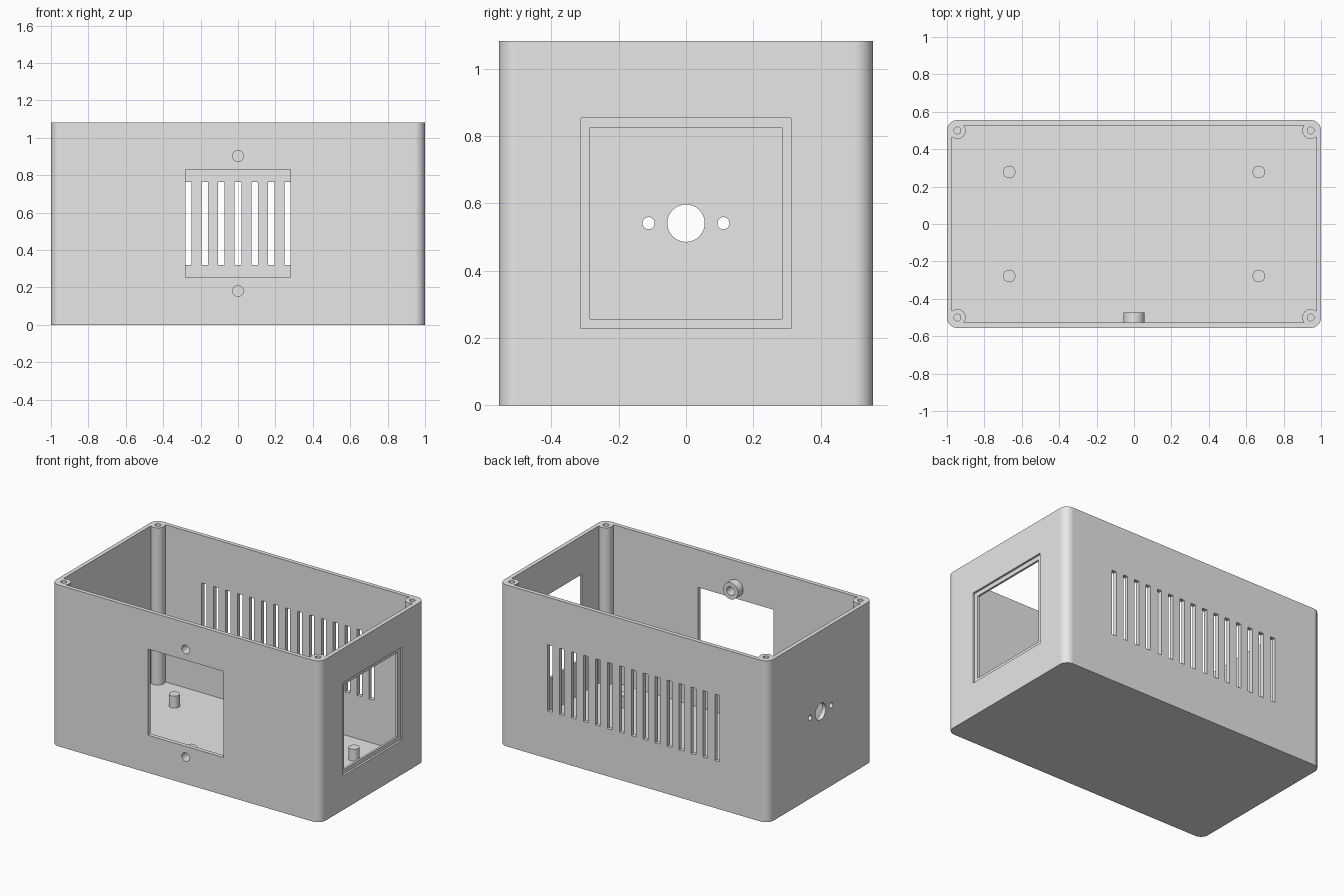
import bpy, bmesh, math
from mathutils import Matrix, Vector

if "Cube" in bpy.data.objects:
    bpy.data.objects.remove(bpy.data.objects["Cube"], do_unlink=True)

# Main sizes
HX, HY, H = 1.0, 0.5556, 1.083
WALL, RADIUS, POST_R = 0.0278, 0.0556, 0.0445
MID = H / 2

grey = bpy.data.materials.new("light_grey")
grey.use_nodes = True
grey.diffuse_color = (0.8, 0.8, 0.8, 1)
grey.node_tree.nodes["Principled BSDF"].inputs["Base Color"].default_value = (0.8, 0.8, 0.8, 1)


def to_object(name, bm):
    bmesh.ops.recalc_face_normals(bm, faces=bm.faces)
    mesh = bpy.data.meshes.new(name)
    bm.to_mesh(mesh)
    bm.free()
    mesh.materials.append(grey)
    obj = bpy.data.objects.new(name, mesh)
    bpy.context.collection.objects.link(obj)
    return obj


def prism(name, outline, z0, z1):
    bm = bmesh.new()
    face = bm.faces.new([bm.verts.new((x, y, z0)) for x, y in outline])
    top = bmesh.ops.extrude_face_region(bm, geom=[face])["geom"]
    verts = [g for g in top if isinstance(g, bmesh.types.BMVert)]
    bmesh.ops.translate(bm, verts=verts, vec=(0, 0, z1 - z0))
    return to_object(name, bm)


def add_box(bm, centre, size):
    bmesh.ops.create_cube(bm, size=1, matrix=Matrix.Translation(centre) @ Matrix.Diagonal((*size, 1)))


def add_cylinder(bm, start, end, radius):
    a, b = Vector(start), Vector(end)
    turn = (b - a).to_track_quat('Z', 'Y').to_matrix().to_4x4()
    bmesh.ops.create_cone(bm, cap_ends=True, segments=32, radius1=radius, radius2=radius,
                          depth=(b - a).length, matrix=Matrix.Translation((a + b) / 2) @ turn)


def cut(obj, cutter):
    mod = obj.modifiers.new("cut", 'BOOLEAN')
    mod.operation, mod.solver, mod.object = 'DIFFERENCE', 'EXACT', cutter
    bpy.context.view_layer.objects.active = obj
    bpy.ops.object.modifier_apply(modifier=mod.name)
    bpy.data.objects.remove(cutter, do_unlink=True)


def corner_outline(radius, start, end, steps):
    """Closed outline made of one arc around each of the four corner centres."""
    points = []
    for k, (sx, sy) in enumerate(CORNERS):
        for i in range(steps + 1):
            a = math.radians(90 * k + start + (end - start) * i / steps)
            points.append((sx * CX + radius * math.cos(a), sy * CY + radius * math.sin(a)))
    return points


CORNERS = [(1, 1), (-1, 1), (-1, -1), (1, -1)]
CX, CY = HX - RADIUS, HY - RADIUS

# Case with rounded corners; the cavity bends around the corner screw posts
case = prism("case", corner_outline(RADIUS, 0, 90, 12), 0, H)
reach = math.degrees(math.acos((RADIUS - WALL) / POST_R))
cut(case, prism("cavity_cutter", corner_outline(POST_R, -reach, reach - 270, 18), WALL, H + 0.1))

# Screw holes in the corner posts
bm = bmesh.new()
for sx, sy in CORNERS:
    add_cylinder(bm, (sx * CX, sy * CY, H - 0.25), (sx * CX, sy * CY, H + 0.05), 0.018)
cut(case, to_object("post_hole_cutter", bm))

# Front window and its two screw holes
SCREWS = (MID - 0.361, MID + 0.361)
bm = bmesh.new()
add_box(bm, (0, -HY, MID), (0.562, 0.2, 0.578))
for z in SCREWS:
    add_cylinder(bm, (0, -HY - 0.1, z), (0, -HY + 0.1, z), 0.029)
cut(case, to_object("front_cutter", bm))

# Rear ventilation slots
bm = bmesh.new()
for i in range(-7, 8):
    add_box(bm, (i * 0.0888, HY, MID), (0.035, 0.2, 0.4444))
cut(case, to_object("vent_cutter", bm))

# Left window with an outer rebate
for width, depth in ((0.569, 0.2), (0.625, WALL)):
    bm = bmesh.new()
    add_box(bm, (HX, 0, MID), (depth, width, width))
    cut(case, to_object("left_window_cutter", bm))

# Right side connector hole and its two screw holes
bm = bmesh.new()
for y, r in ((-0.111, 0.018), (0, 0.0556), (0.111, 0.018)):
    add_cylinder(bm, (-HX - 0.1, y, MID), (-HX + 0.1, y, MID), r)
cut(case, to_object("connector_cutter", bm))

parts = [case]

# Bosses behind the front screw holes
inner = -HY + WALL
for name, z in zip(("lower_screw_boss", "upper_screw_boss"), SCREWS):
    bm = bmesh.new()
    add_cylinder(bm, (0, inner - 0.005, z), (0, inner + 0.0556, z), 0.0556)
    boss = to_object(name, bm)
    bm = bmesh.new()
    add_cylinder(bm, (0, inner - 0.1, z), (0, inner + 0.1, z), 0.029)
    cut(boss, to_object("boss_cutter", bm))
    parts.append(boss)

# Floor standoffs
for i, (sx, sy) in enumerate(CORNERS):
    bm = bmesh.new()
    x, y = sx * 0.667, sy * 0.278
    add_cylinder(bm, (x, y, WALL - 0.005), (x, y, WALL + 0.08), 0.0335)
    parts.append(to_object(f"floor_standoff_{i + 1}", bm))

# Smooth curved surfaces, crisp edges and flat walls
for obj in parts:
    bpy.ops.object.select_all(action='DESELECT')
    obj.select_set(True)
    bpy.context.view_layer.objects.active = obj
    bpy.ops.object.shade_smooth_by_angle(angle=math.radians(30))
    mod = obj.modifiers.new("flat_walls", 'WEIGHTED_NORMAL')
    mod.keep_sharp = True
